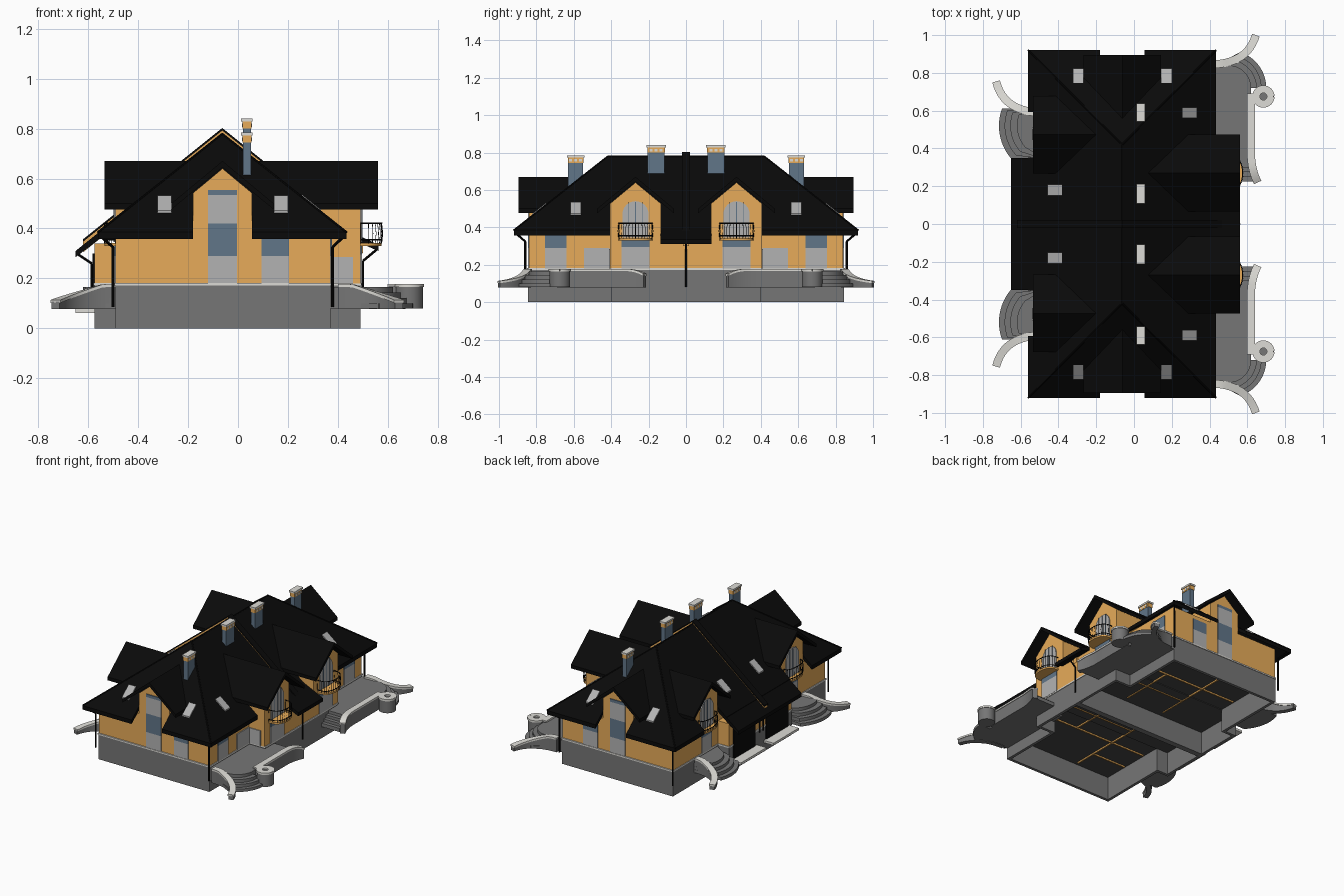
import bpy, bmesh
from math import sin, cos, pi, radians
from mathutils import Vector, Matrix

if "Cube" in bpy.data.objects:
    bpy.data.objects.remove(bpy.data.objects["Cube"])

def mat(name, r, g, b):
    m = bpy.data.materials.new(name)
    m.diffuse_color = (r, g, b, 1)
    m.use_nodes = True
    m.node_tree.nodes["Principled BSDF"].inputs["Base Color"].default_value = m.diffuse_color
    return m

BLACK = mat("roof_black", .003, .003, .003)
ORANGE = mat("plaster", .8, .41, .1)
GREY = mat("stone", .18, .18, .18)
LIGHT = mat("light_stone", .72, .71, .67)
GLASS = mat("pane", .45, .45, .45)
BLUE = mat("blue_panel", .12, .18, .25)
DARK = mat("floor_dark", .06, .06, .06)

def obj(name, m, fill, mirror=True, M=None):
    bm = bmesh.new()
    fill(bm)
    if M:
        bm.transform(M)
    bmesh.ops.recalc_face_normals(bm, faces=bm.faces[:])
    me = bpy.data.meshes.new(name)
    bm.to_mesh(me)
    bm.free()
    if m:
        me.materials.append(m)
    ob = bpy.data.objects.new(name, me)
    bpy.context.collection.objects.link(ob)
    if mirror:
        mod = ob.modifiers.new("Mirror", 'MIRROR')
        mod.use_axis = (False, True, False)
        mod.use_mirror_merge = False
    return ob

def prism(bm, pts, v):
    a = [bm.verts.new(p) for p in pts]
    b = [bm.verts.new(Vector(p) + Vector(v)) for p in pts]
    bm.faces.new(a)
    bm.faces.new(b[::-1])
    for i in range(len(a)):
        j = (i + 1) % len(a)
        bm.faces.new((a[i], b[i], b[j], a[j]))

def flat(bm, pts, z0, z1):
    prism(bm, [(x, y, z0) for x, y in pts], (0, 0, z1 - z0))

def box(bm, x0, x1, y0, y1, z0, z1):
    flat(bm, [(x0, y0), (x1, y0), (x1, y1), (x0, y1)], z0, z1)

def boxes(name, m, lst, mirror=True, M=None):
    return obj(name, m, lambda bm: [box(bm, *b) for b in lst], mirror, M)

def pipe(bm, pts, r, seg=8):
    for p, q in zip(pts, pts[1:]):
        p, q = Vector(p), Vector(q)
        d = q - p
        M = Matrix.Translation((p + q) / 2) @ d.to_track_quat('Z', 'Y').to_matrix().to_4x4()
        bmesh.ops.create_cone(bm, cap_ends=True, segments=seg, radius1=r, radius2=r, depth=d.length, matrix=M)

def ribbon(bm, path, w, z0, z1):
    # wall of width w along a plan path, heights are functions of 0..1
    p = [Vector(q) for q in path]
    n = len(p)
    rings = []
    for i in range(n):
        d1 = (p[max(i, 1)] - p[max(i, 1) - 1]).normalized()
        k = min(i, n - 2)
        d2 = (p[k + 1] - p[k]).normalized()
        o = Vector((-d1.y - d2.y, d1.x + d2.x)) / (1 + d1.dot(d2)) * w / 2
        t = i / (n - 1)
        a, b = p[i] + o, p[i] - o
        rings.append([bm.verts.new(c) for c in ((*a, z0(t)), (*b, z0(t)), (*b, z1(t)), (*a, z1(t)))])
    for r, s in zip(rings, rings[1:]):
        for j in range(4):
            bm.faces.new((r[j], r[(j + 1) % 4], s[(j + 1) % 4], s[j]))
    bm.faces.new(rings[0])
    bm.faces.new(rings[-1][::-1])

def bez(a, b, c, n=12):
    a, b, c = Vector(a), Vector(b), Vector(c)
    return [tuple(a * (1 - t) ** 2 + b * 2 * t * (1 - t) + c * t * t) for t in (i / n for i in range(n + 1))]

def arc(cx, cy, r, a0, a1, n=16):
    return [(cx + r * cos(radians(a0 + (a1 - a0) * i / n)), cy + r * sin(radians(a0 + (a1 - a0) * i / n))) for i in range(n + 1)]

const = lambda v: (lambda t: v)

# plinth shell, trim, floor and dividing wall
line = [(.48, 0), (.48, .39), (.36, .39), (.36, .835), (-.48, .835), (-.48, .335), (-.565, .335), (-.565, 0)]
obj("plinth", GREY, lambda bm: ribbon(bm, line, .02, const(0), const(.175)))
obj("plinth_trim", LIGHT, lambda bm: ribbon(bm, line, .028, const(.172), const(.182)))
boxes("ground_floor", DARK, [(-.475, .355, 0, .83, .165, .178), (-.56, .475, 0, .33, .16, .178)])
boxes("dividing_foundation", GREY, [(-.56, .475, -.02, .02, 0, .16)], False)
boxes("inner_walls", ORANGE, [(-.2, -.19, .06, .8, .155, .17), (-.46, .35, .45, .46, .155, .17),
      (.1, .11, .06, .45, .155, .17), (-.46, -.2, .64, .65, .155, .17), (-.2, .45, .25, .26, .155, .165)])

# house walls
boxes("walls", ORANGE, [(-.49, .37, 0, .84, .18, .4), (.36, .49, 0, .405, .18, .345), (-.575, -.48, 0, .345, .18, .34)])

# main hipped roof, with cut-outs where the dormers stand
XC = -.063
def hip(bm):
    tops, bots = [], []
    for x, y, z in ((-.56, -.92, .385), (.434, -.92, .385), (.434, .92, .385), (-.56, .92, .385), (XC, -.42, .78), (XC, .42, .78)):
        tops.append(bm.verts.new((x, y, z)))
        bots.append(bm.verts.new((x, y, z - .028)))
    for f in ((0, 1, 4), (1, 2, 5, 4), (2, 3, 5), (3, 0, 4, 5)):
        bm.faces.new([tops[i] for i in f])
        bm.faces.new([bots[i] for i in f[::-1]])
    for i in range(4):
        j = (i + 1) % 4
        bm.faces.new((tops[i], bots[i], bots[j], tops[j]))
roof = obj("main_roof", BLACK, hip, False)
cut = boxes("dormer_cutter", None, [(-.18, .056, .83, 1, .2, .6), (-.18, .056, -1, -.83, .2, .6),
            (-.7, -.48, .353, .593, .2, .6), (-.7, -.48, -.593, -.353, .2, .6)], False)
cut.hide_render = True
cut.hide_set(True)
mod = roof.modifiers.new("Cut", 'BOOLEAN')
mod.operation, mod.object, mod.solver = 'DIFFERENCE', cut, 'EXACT'

def lower_eaves(bm):
    prism(bm, [(-.48, -.35, .446), (-.65, -.35, .31), (-.65, -.35, .285), (-.48, -.35, .415)], (0, .7, 0))
    prism(bm, [(.41, -.135, .405), (.562, -.135, .335), (.562, -.135, .31), (.41, -.135, .375)], (0, .27, 0))
obj("lower_eaves", BLACK, lower_eaves, False)
obj("ridge_caps", BLACK, lambda bm: (pipe(bm, [(XC, 0, .778), (XC, .42, .778), (-.56, .92, .385)], .005),
                                     pipe(bm, [(XC, .42, .778), (.434, .92, .385)], .005)))

# party wall rising through the roof
def chevron(bm, up, lo, y):
    prism(bm, [(-.62, -y, .335 + up), (XC, -y, .78 + up), (.5, -y, .33 + up),
               (.5, -y, .33 + lo), (XC, -y, .78 + lo), (-.62, -y, .335 + lo)], (0, 2 * y, 0))
obj("party_wall", ORANGE, lambda bm: chevron(bm, .013, -.03, .016), False)
obj("party_wall_cap", BLACK, lambda bm: chevron(bm, .022, .012, .022), False)

# dormers: local frame has the face at y=0, inward is +y
def dormer(name, M, half, depth, over, balcony):
    e = .64 - half * .83
    obj(name + "_dormer_wall", ORANGE, lambda bm: prism(
        bm, [(-half, 0, .33), (half, 0, .33), (half, 0, e), (0, 0, .64), (-half, 0, e)], (0, depth, 0)), M=M)
    h = .205
    obj(name + "_dormer_roof", BLACK, lambda bm: prism(
        bm, [(-h, -over, .5), (0, -over, .67), (h, -over, .5), (h, -over, .476), (0, -over, .644), (-h, -over, .476)],
        (0, depth + over, 0)), M=M)
    if not balcony:
        return
    top = [(x, -.006, z) for x, z in ((.07 * cos(i * pi / 12), .47 + .07 * sin(i * pi / 12)) for i in range(13))]
    obj(name + "_arched_window", GLASS, lambda bm: prism(bm, [(-.07, -.006, .345), (.07, -.006, .345)] + top, (0, .02, 0)), M=M)
    boxes(name + "_window_bars", BLUE, [(x - .0015, x + .0015, -.009, 0, .345, .535) for x in (-.035, 0, .035)], M=M)
    edge = [(.09 * cos(i * pi / 16), -balcony * sin(i * pi / 16) ** .6) for i in range(17)]
    obj(name + "_balcony_slab", ORANGE, lambda bm: flat(bm, edge, .33, .342), M=M)
    def rail(bm):
        for z in (.355, .422):
            pipe(bm, [(x, y, z) for x, y in edge], .003, 6)
        for x, y in edge:
            pipe(bm, [(x, y, .34), (x * 1.04, y * 1.05, .38), (x, y, .42)], .0015, 4)
    obj(name + "_balcony_railing", BLACK, rail, M=M)

T = Matrix.Translation
R = lambda a: Matrix.Rotation(radians(a), 4, 'Z')
dormer("end", T((-.062, .84, 0)) @ R(180), .118, .29, .055, 0)
dormer("right", T((.49, .27, 0)) @ R(90), .135, .42, .07, .085)
dormer("left", T((-.49, .473, 0)) @ R(-90), .12, .3, .045, .045)

# windows, doors and blue panels
F = (.83, .846)
boxes("windows", GLASS, [(-.12, -.005, *F, .18, .29), (-.12, -.005, *F, .42, .535), (.095, .205, *F, .18, .29),
      (.36, .376, .41, .545, .18, .29), (.36, .376, .64, .755, .18, .29), (.48, .496, .195, .345, .18, .295),
      (.378, .46, .4, .411, .18, .285), (-.496, -.48, .42, .53, .18, .29)])
boxes("blue_panels", BLUE, [(-.12, -.005, *F, .29, .42), (-.12, -.005, *F, .535, .555), (.095, .205, *F, .29, .37),
      (.36, .376, .64, .755, .29, .37), (.48, .496, .195, .345, .295, .33), (-.496, -.48, .42, .53, .29, .33)])
boxes("garage_doors", BLACK, [(-.582, -.56, .06, .3, .08, .3)])
boxes("garage_apron", LIGHT, [(-.65, -.57, .04, .32, .062, .078)])

# skylights lying on the slopes
def height(x, y):
    return min(.78 - .797 * abs(x - XC), .385 + .79 * (.92 - abs(y)))
def skylights(bm):
    for x, y, a, b in ((-.295, .785, .028, .038), (.172, .785, .028, .038), (.295, .59, .038, .028), (-.42, .18, .038, .028)):
        prism(bm, [(x + i * a, y + j * b, height(x + i * a, y + j * b) + .01) for i, j in ((-1, -1), (1, -1), (1, 1), (-1, 1))], (0, 0, -.02))
obj("skylights", GLASS, skylights)

# chimneys
for name, y, w, z in (("inner_chimney", .16, .045, .84), ("outer_chimney", .59, .04, .785)):
    boxes(name, BLUE, [(.02, .052, y - w, y + w, .58, z - .035)])
    boxes(name + "_band", ORANGE, [(.018, .054, y - w - .002, y + w + .002, z - .04, z - .012)])
    boxes(name + "_vents", LIGHT, [(.016, .056, y + k * .027 - .008, y + k * .027 + .008, z - .034, z - .02) for k in (-1, 0, 1)])
    boxes(name + "_cap", LIGHT, [(.013, .058, y - w - .007, y + w + .007, z - .012, z)])

# downpipes
def downpipes(bm):
    for e, x in ((-.55, -.5), (.425, .378)):
        pipe(bm, [(e, .912, .37), (x, .86, .325), (x, .86, .085)], .006)
    pipe(bm, [(-.645, .02, .3), (-.585, .02, .26), (-.585, .02, .16)], .005)
    pipe(bm, [(.56, 0, .32), (.5, 0, .27), (.5, 0, .08)], .005)
obj("downpipes", BLACK, downpipes)

# entrance terrace on the right with fanned steps
def terrace(bm):
    flat(bm, [(.36, .3), (.62, .3)] + arc(.5, .72, .12, 0, 80) + [(.36, .845)], .08, .165)
    for r, z in ((.2, .1), (.175, .122), (.15, .144)):
        flat(bm, [(.45, .72)] + arc(.5, .72, r, 0, 72) + [(.45, .85)], .08, z)
    for y, z in ((.225, .105), (.25, .125), (.275, .145)):
        box(bm, .48, .63, y, .31, .08, z)
obj("entrance_terrace", GREY, terrace)

# steps on the left
def left_steps(bm):
    for r, z in ((.265, .1), (.235, .122), (.205, .144), (.17, .165)):
        flat(bm, [(-.48, .61)] + arc(-.45, .52, r, 160, 222) + [(-.48, .345)], .078, z)
obj("left_steps", GREY, left_steps)

# sweeping garden walls with light copings
sweep = lambda t: .172 - .064 * max(0, (t - .15) / .85) * (1.6 - .6 * t)
late = lambda t: .172 - .025 * max(0, (t - .5) / .5) ** 2
walls = {"flared_wall": (bez((.4, .845), (.6, .845), (.645, 1)), sweep),
         "terrace_wall": ([(.62, .69), (.62, .5)] + bez((.62, .4), (.615, .3), (.655, .22)), late),
         "left_wall": (bez((-.48, .59), (-.69, .59), (-.73, .755)), sweep)}
for name, (path, top) in walls.items():
    obj(name, GREY, lambda bm: ribbon(bm, path, .034, const(.078), top))
    obj(name + "_coping", LIGHT, lambda bm: ribbon(bm, path, .042, lambda t: top(t) - .006, lambda t: top(t) + .006))

# round planter
obj("planter", GREY, lambda bm: flat(bm, arc(.685, .675, .055, 0, 360, 32)[:-1], .08, .168))
obj("planter_rim", LIGHT, lambda bm: ribbon(bm, arc(.685, .675, .039, 0, 360, 32), .04, const(.165), const(.178)))

# smooth the round parts, keep edges sharp
for o in bpy.context.collection.objects:
    if o.type == 'MESH' and not o.hide_render:
        o.select_set(True)
        bpy.context.view_layer.objects.active = o
bpy.ops.object.shade_smooth_by_angle()
